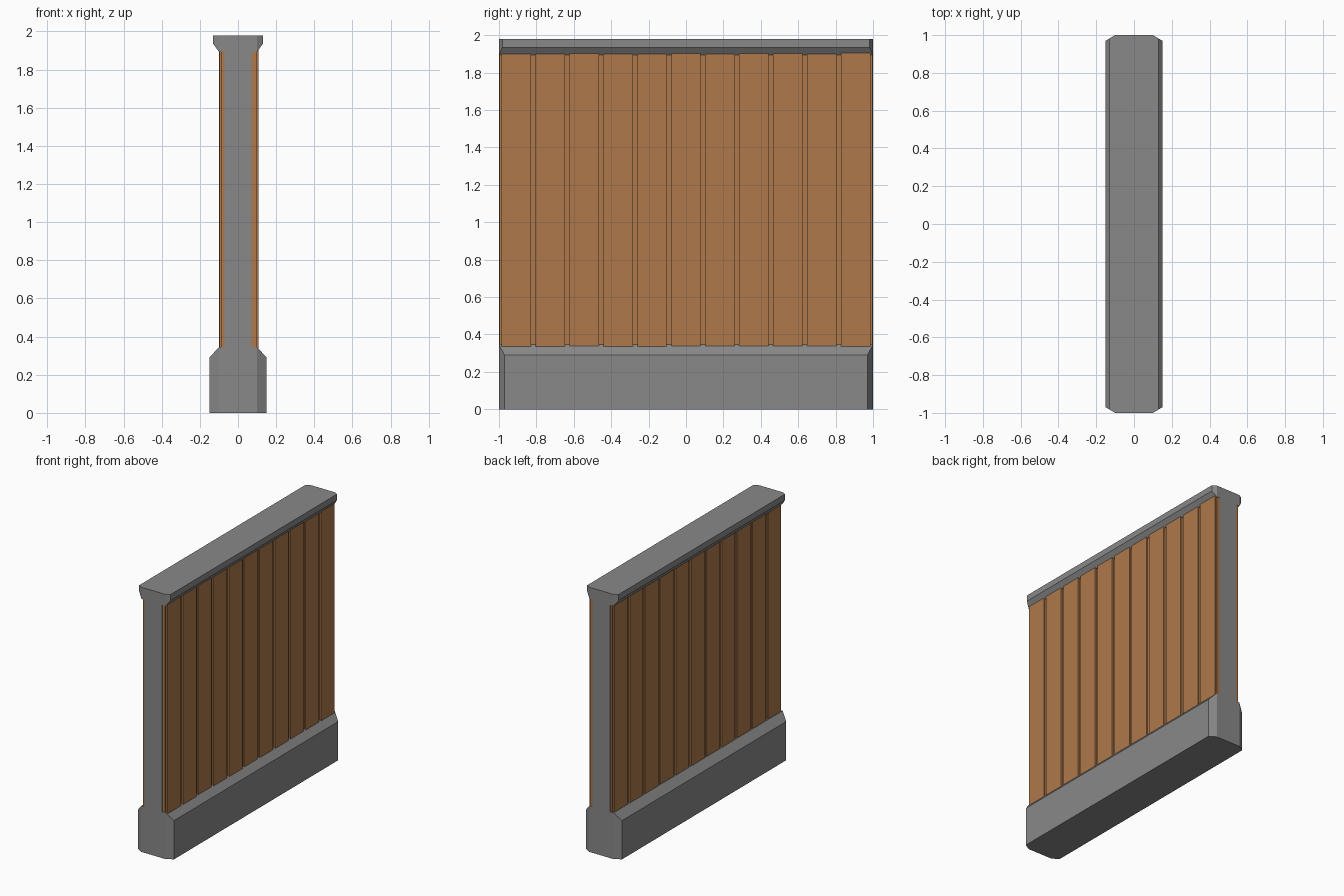
import bpy, bmesh, random

if "Cube" in bpy.data.objects:
    bpy.data.objects.remove(bpy.data.objects["Cube"])

random.seed(4)


def material(name, rgb):
    m = bpy.data.materials.new(name)
    m.diffuse_color = (*rgb, 1)
    m.use_nodes = True
    m.node_tree.nodes["Principled BSDF"].inputs["Base Color"].default_value = m.diffuse_color
    return m


stone = material("grey_stone", (0.25, 0.25, 0.25))
wood = material("brown_wood", (0.42, 0.19, 0.07))


def finish(bm, name, mat):
    bmesh.ops.recalc_face_normals(bm, faces=bm.faces[:])
    me = bpy.data.meshes.new(name)
    bm.to_mesh(me)
    bm.free()
    me.materials.append(mat)
    bpy.context.collection.objects.link(bpy.data.objects.new(name, me))


def add_box(bm, x0, x1, y0, y1, z0, z1):
    vs = bmesh.ops.create_cube(bm, size=1)["verts"]
    for v in vs:
        v.co.x = x1 if v.co.x > 0 else x0
        v.co.y = y1 if v.co.y > 0 else y0
        v.co.z = z1 if v.co.z > 0 else z0


def section(bm, w, z):
    """Octagonal plan: wide parts lose their corners outside x = 0.10."""
    i = min(w, 0.10) - (0.0005 if w <= 0.10 else 0)
    y = 1 - max(w - 0.10, 0) * 0.6 - (0.0003 if w <= 0.10 else 0)
    pts = [(w, -y), (w, y), (i, 1), (-i, 1), (-w, y), (-w, -y), (-i, -1), (i, -1)]
    return [bm.verts.new((px, py, z)) for px, py in pts]


# Stone frame: plinth, slim core and flared cap lofted as one body
bm = bmesh.new()
profile = [(0.15, 0), (0.15, 0.29), (0.10, 0.345), (0.072, 0.345),
           (0.072, 1.893), (0.10, 1.893), (0.13, 1.935), (0.13, 1.98)]
rings = [section(bm, w, z) for w, z in profile]
for a, b in zip(rings, rings[1:]):
    for k in range(8):
        n = (k + 1) % 8
        bm.faces.new((a[k], a[n], b[n], b[k]))
bm.faces.new(rings[0])
bm.faces.new(rings[-1])
finish(bm, "stone_frame", stone)

# Wooden cladding on both sides: backing sheet plus eleven raised planks
COUNT, PITCH, WIDTH = 11, 0.1815, 0.157
for side, back, outer, name in ((1, 0.096, 0.109, "right"), (-1, 0.088, 0.099, "left")):
    bm = bmesh.new()
    xs = sorted((side * 0.07, side * back))
    add_box(bm, *xs, -0.998, 0.998, 0.343, 1.895)
    finish(bm, name + "_backing", wood)

    bm = bmesh.new()
    for i in range(COUNT):
        c = (i - (COUNT - 1) / 2) * PITCH
        xs = sorted((side * (back - 0.01), side * (outer - random.uniform(0, 0.003))))
        add_box(bm, *xs, c - WIDTH / 2, c + WIDTH / 2,
                0.335 + random.uniform(-0.005, 0.005), 1.901 + random.uniform(-0.004, 0.004))
    finish(bm, name + "_planks", wood)
